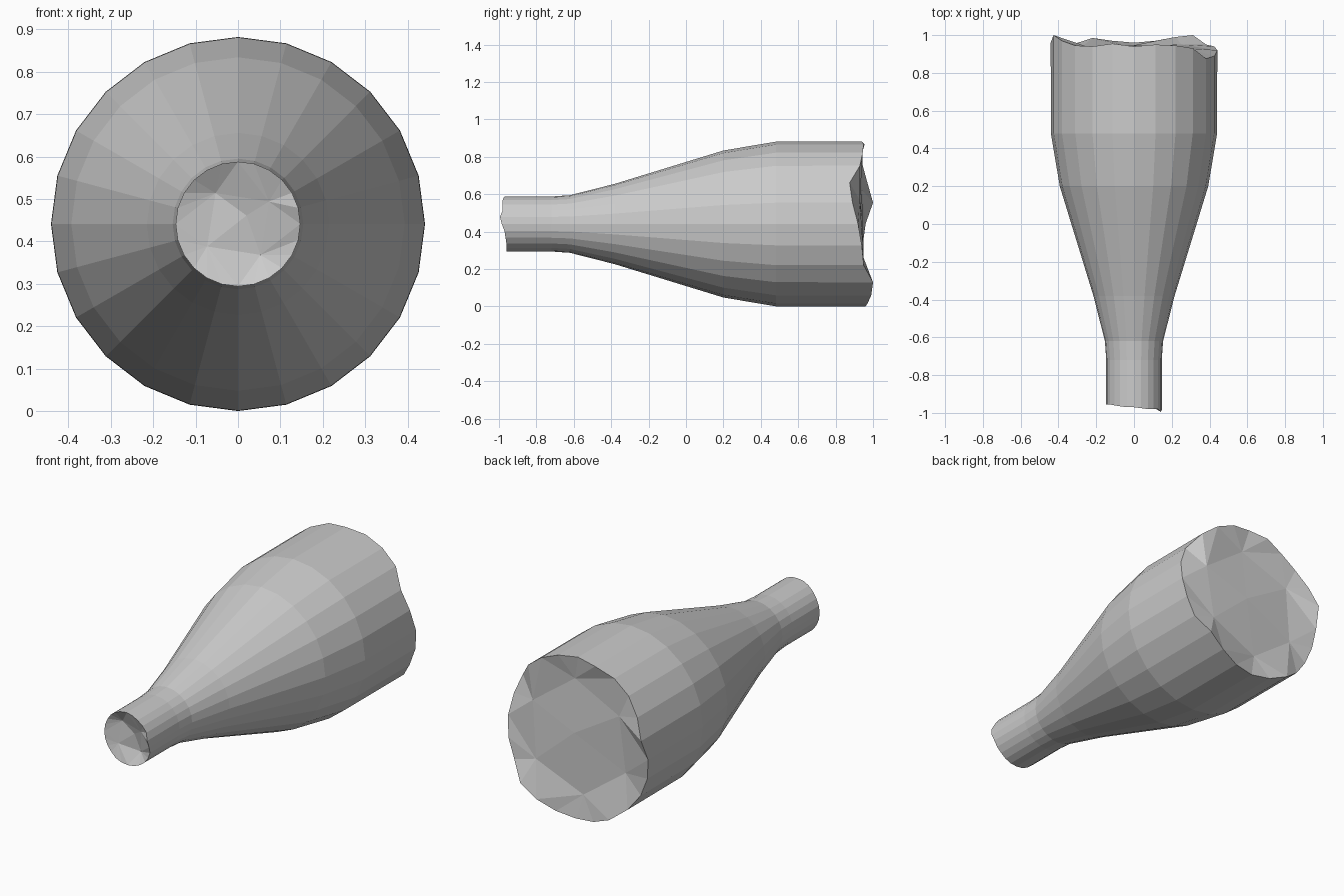
import bpy, bmesh, math

if "Cube" in bpy.data.objects:
    bpy.data.objects.remove(bpy.data.objects["Cube"])

SIDES = 24
CENTRE_Z = 0.441

# Body profile: (y, radius), neck to base
PROFILE = [(-0.72, 0.147), (-0.62, 0.154), (-0.38, 0.215),
           (0.2, 0.393), (0.48, 0.44)]

# Broken edges: y per side, counter-clockwise from +x
BACK_RIM = [0.92, 0.89, 0.875, 0.93, 0.945, 0.95, 0.94, 0.955, 0.94, 0.945, 0.97, 1.0,
            0.96, 0.945, 0.94, 0.955, 0.985, 0.97, 0.96, 0.97, 0.99, 1.0, 0.95, 0.94]
NECK_RIM = [-0.985, -0.995, -0.98, -0.98, -0.98, -0.975, -0.97, -0.97, -0.965, -0.96, -0.955, -0.955,
            -0.955, -0.955, -0.955, -0.955, -0.96, -0.96, -0.96, -0.96, -0.96, -0.96, -0.965, -0.97]

bm = bmesh.new()


def ring(ys, radius, count=SIDES, offset=0.0):
    out = []
    for i in range(count):
        a = 2 * math.pi * (i + offset) / count
        y = ys[i] if isinstance(ys, list) else ys
        out.append(bm.verts.new((radius * math.cos(a), y, CENTRE_Z + radius * math.sin(a))))
    return out


def bridge(a, b):
    for i in range(len(a)):
        j = (i + 1) % len(a)
        bm.faces.new((a[i], a[j], b[j], b[i]))


def broken_cap(rim, inner_ys, inner_radius, centre_y):
    # Large shards: each inner point serves several rim points
    n = len(inner_ys)
    step = SIDES // n
    inner = ring(inner_ys, inner_radius, n, 0.4)
    centre = bm.verts.new((0.02, centre_y, CENTRE_Z + 0.02))
    for k in range(n):
        nxt = inner[(k + 1) % n]
        for s in range(step):
            i = k * step + s
            bm.faces.new((rim[i], rim[(i + 1) % SIDES], inner[k]))
        bm.faces.new((inner[k], rim[((k + 1) * step) % SIDES], nxt))
        bm.faces.new((inner[k], nxt, centre))


# Shell with jagged ends
rings = [ring(NECK_RIM, 0.147)]
rings += [ring(y, r) for y, r in PROFILE]
rings.append(ring(BACK_RIM, 0.441))
for a, b in zip(rings, rings[1:]):
    bridge(a, b)
broken_cap(rings[0], [-0.95, -0.93, -0.94, -0.92], 0.09, -0.93)
broken_cap(rings[-1], [0.93, 0.92, 0.94, 0.93, 0.94, 0.95], 0.31, 0.945)

bmesh.ops.recalc_face_normals(bm, faces=bm.faces)
mesh = bpy.data.meshes.new("broken_bottle")
bm.to_mesh(mesh)
bm.free()
bpy.context.collection.objects.link(bpy.data.objects.new("broken_bottle", mesh))
